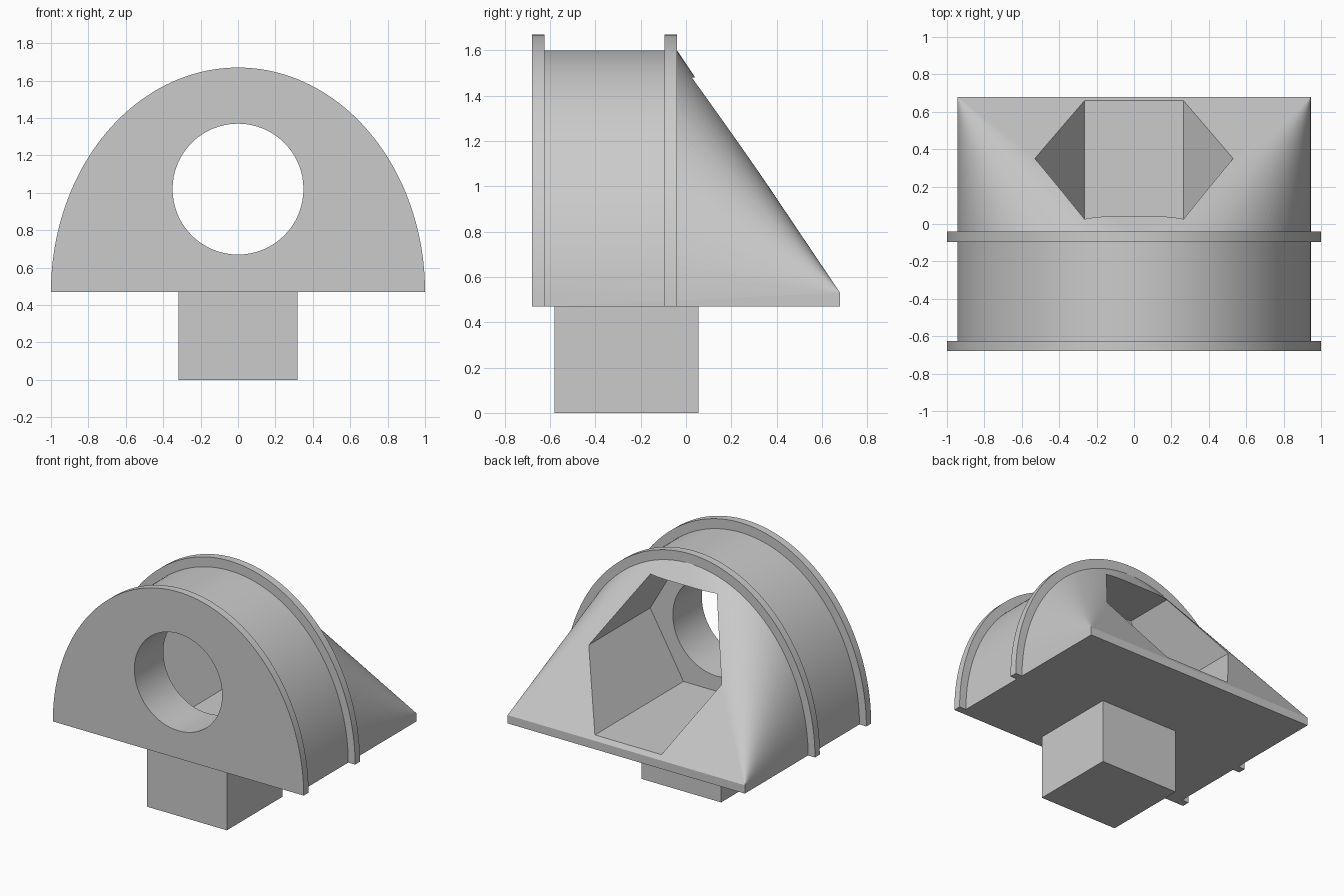
import bpy
import bmesh
from math import cos, sin, pi, radians
from mathutils import Matrix, Vector

if "Cube" in bpy.data.objects:
    bpy.data.objects.remove(bpy.data.objects["Cube"], do_unlink=True)

BASE, HOLE_Z = 0.47, 1.02
FRONT, BACK = -0.68, 0.68
RIB, RIB_END = 0.055, -0.04
BODY = (0.945, 1.13)      # half width and height of the inner arch
FLANGE = (1.0, 1.2)       # half width and height of the flanges
SEGMENTS = 96

grey = bpy.data.materials.new("plain grey")
grey.use_nodes = True
grey.diffuse_color = (0.6, 0.6, 0.6, 1)
grey.node_tree.nodes["Principled BSDF"].inputs["Base Color"].default_value = (0.6, 0.6, 0.6, 1)


def finish(bm, name):
    bmesh.ops.recalc_face_normals(bm, faces=bm.faces)
    mesh = bpy.data.meshes.new(name)
    bm.to_mesh(mesh)
    bm.free()
    mesh.materials.append(grey)
    obj = bpy.data.objects.new(name, mesh)
    bpy.context.collection.objects.link(obj)
    return obj


def arch(size, y):
    return [Vector((size[0] * cos(pi * i / SEGMENTS), y, BASE + size[1] * sin(pi * i / SEGMENTS)))
            for i in range(SEGMENTS + 1)]


def extruded(name, outline, depth):
    bm = bmesh.new()
    face = bm.faces.new([bm.verts.new(p) for p in outline])
    moved = bmesh.ops.extrude_face_region(bm, geom=[face], use_keep_orig=True)["geom"]
    bmesh.ops.translate(bm, vec=(0, depth, 0), verts=[v for v in moved if isinstance(v, bmesh.types.BMVert)])
    return finish(bm, name)


def prism_cutter(name, sides, radius, y0, y1):
    bm = bmesh.new()
    place = Matrix.Translation((0, (y0 + y1) / 2, HOLE_Z)) @ Matrix.Rotation(pi / 2, 4, "X")
    if sides == 6:
        place = place @ Matrix.Rotation(pi / 2, 4, "Z")
    bmesh.ops.create_cone(bm, cap_ends=True, segments=sides, radius1=radius, radius2=radius,
                          depth=y1 - y0, matrix=place)
    obj = finish(bm, name)
    obj.hide_render = True
    obj.hide_set(True)
    return obj


def cut(obj, *cutters):
    for cutter in cutters:
        mod = obj.modifiers.new("hole", "BOOLEAN")
        mod.operation, mod.solver, mod.object = "DIFFERENCE", "EXACT", cutter
    bpy.context.view_layer.update()
    result = bpy.data.meshes.new_from_object(obj.evaluated_get(bpy.context.evaluated_depsgraph_get()))
    obj.modifiers.clear()
    obj.data = result


def smooth(obj):
    bpy.ops.object.select_all(action="DESELECT")
    obj.select_set(True)
    bpy.context.view_layer.objects.active = obj
    bpy.ops.object.shade_smooth_by_angle(angle=radians(25))


# Round bore through the front and hexagonal socket from the sloped back
bore = prism_cutter("bore_cutter", 64, 0.35, -0.9, -0.2)
socket = prism_cutter("socket_cutter", 6, 0.53, -0.35, 1.0)

# Arched barrel that tapers down to a thin rectangular back edge
corners = [Vector((x, BACK, z)) for x in (-BODY[0], BODY[0]) for z in (BASE, BASE + 0.06)]
bm = bmesh.new()
for point in arch(BODY, FRONT + RIB) + arch(BODY, RIB_END) + corners:
    bm.verts.new(point)
bmesh.ops.convex_hull(bm, input=bm.verts)
bmesh.ops.dissolve_limit(bm, angle_limit=radians(0.1), verts=bm.verts, edges=bm.edges)
body = finish(bm, "tapered_body")
cut(body, bore, socket)
smooth(body)

# Keep the tapered part faceted so its flat slope stays flat
for face in body.data.polygons:
    if face.center.y > RIB_END:
        face.use_smooth = False

# Front flange plate with the bore
front_flange = extruded("front_flange", arch(FLANGE, FRONT), RIB)
cut(front_flange, bore)
smooth(front_flange)

# Arched band around the middle of the body
band = arch(FLANGE, RIB_END - RIB) + arch(BODY, RIB_END - RIB)[::-1]
smooth(extruded("middle_flange", band, RIB))

# Square mounting post
bm = bmesh.new()
bmesh.ops.create_cube(bm, size=1, matrix=Matrix.Translation((0, -0.263, BASE / 2))
                      @ Matrix.Diagonal((0.636, 0.636, BASE, 1)))
finish(bm, "mounting_post")
